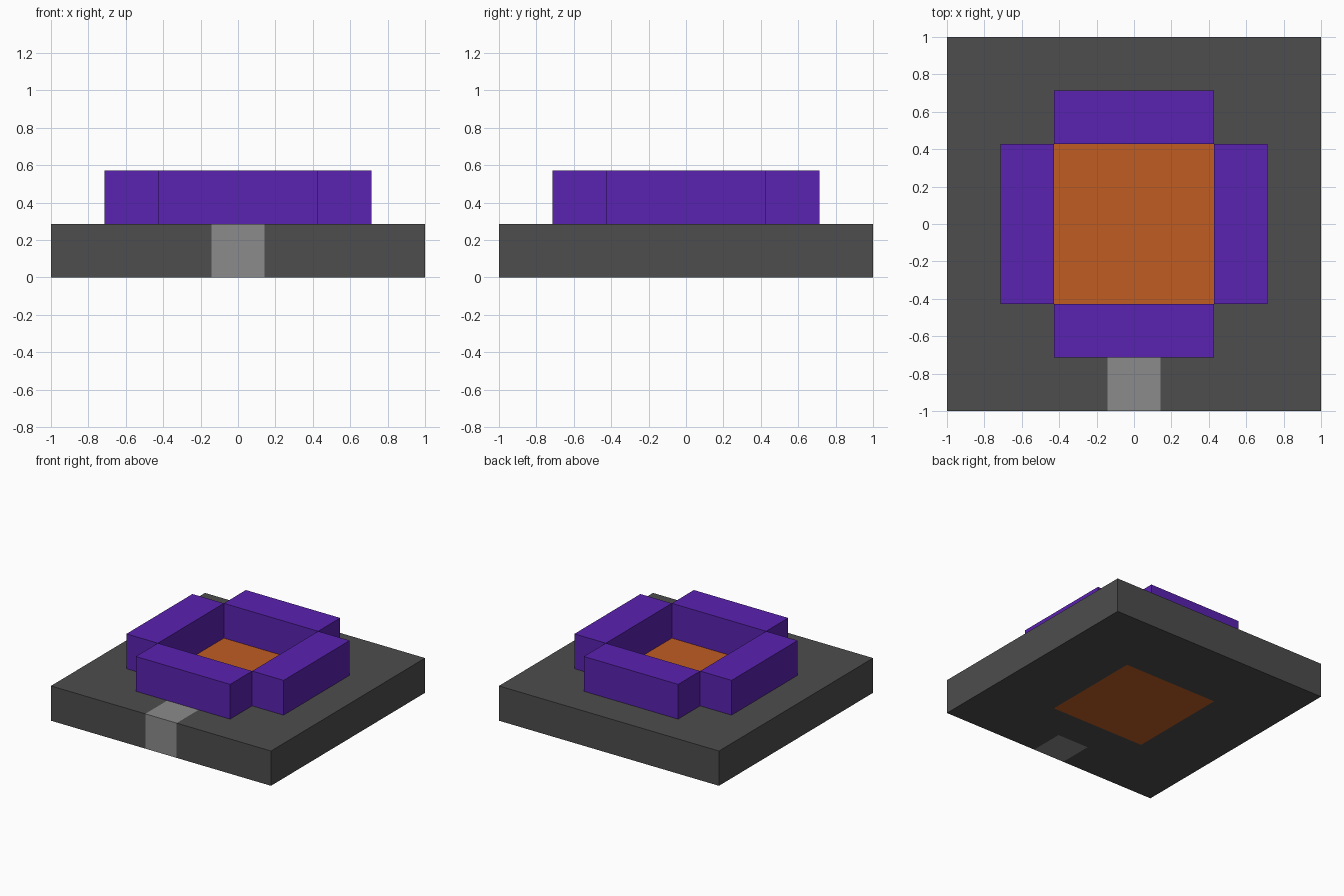
import bpy
import bmesh
from mathutils import Matrix, Vector

if "Cube" in bpy.data.objects:
    bpy.data.objects.remove(bpy.data.objects["Cube"], do_unlink=True)

U = 2 / 7  # edge of one block


def material(name, rgb):
    mat = bpy.data.materials.new(name)
    mat.use_nodes = True
    color = (*rgb, 1)
    mat.diffuse_color = color
    mat.node_tree.nodes["Principled BSDF"].inputs["Base Color"].default_value = color
    return mat


dark_stone = material("dark grey", (0.074, 0.074, 0.074))
light_stone = material("light grey", (0.26, 0.26, 0.26))
purple = material("purple", (0.102, 0.016, 0.44))
orange = material("orange", (0.53, 0.108, 0.016))


def box(name, size, center, mats, cuts=(), rule=None):
    """Box measured in blocks, optionally cut along planes and coloured by rule."""
    bm = bmesh.new()
    bmesh.ops.create_cube(bm, size=1)
    bmesh.ops.transform(bm, matrix=Matrix.LocRotScale(Vector(center), None, Vector(size)), verts=bm.verts)
    for axis, offset in cuts:
        point, normal = Vector(), Vector()
        point[axis], normal[axis] = offset, 1
        bmesh.ops.bisect_plane(bm, geom=bm.verts[:] + bm.edges[:] + bm.faces[:],
                               plane_co=point, plane_no=normal)
    if rule:
        for face in bm.faces:
            face.material_index = rule(face.calc_center_median())
    bmesh.ops.scale(bm, vec=(U, U, U), verts=bm.verts)
    mesh = bpy.data.meshes.new(name)
    bm.to_mesh(mesh)
    bm.free()
    for mat in mats:
        mesh.materials.append(mat)
    obj = bpy.data.objects.new(name, mesh)
    bpy.context.collection.objects.link(obj)
    return obj


# Base slab: orange floor in the middle, light path block at the front
def slab_color(c):
    if max(abs(c.x), abs(c.y)) < 1.5:
        return 2
    if abs(c.x) < 0.5 and c.y < -2.5:
        return 1
    return 0


slab_cuts = [(axis, s) for axis in (0, 1) for s in (-1.5, 1.5)]
slab_cuts += [(0, -0.5), (0, 0.5), (1, -2.5)]
box("base_slab", (7, 7, 1), (0, 0, 0.5), (dark_stone, light_stone, orange), slab_cuts, slab_color)

# Four walls around the floor, open at the corners
for side, s in (("left", 1), ("right", -1)):
    box(side + "_wall", (1, 3, 1), (2 * s, 0, 1.5), (purple,))
for side, s in (("back", 1), ("front", -1)):
    box(side + "_wall", (3, 1, 1), (0, 2 * s, 1.5), (purple,))
